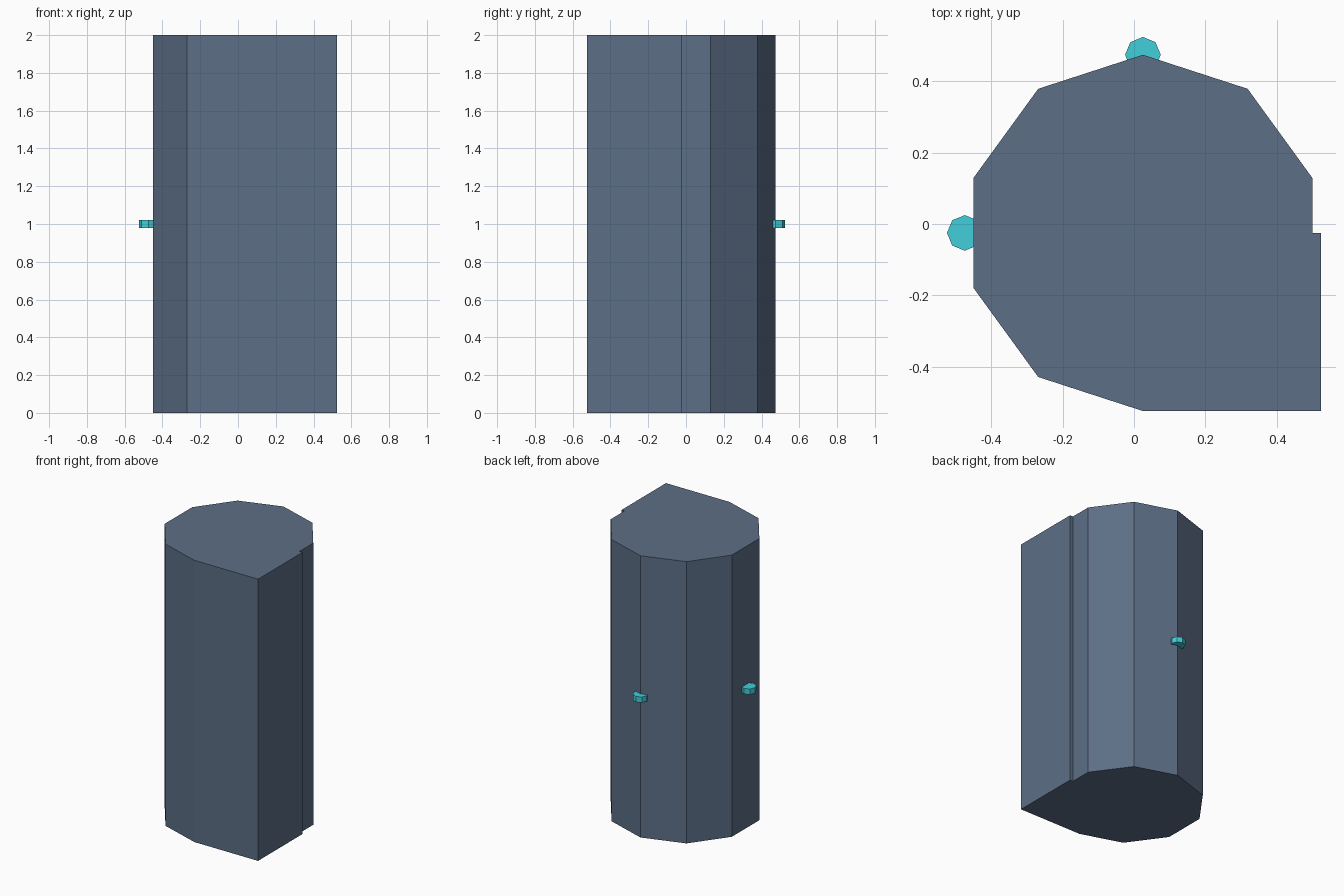
import bpy
import bmesh
from math import radians, cos, sin

cube = bpy.data.objects.get("Cube")
if cube:
    bpy.data.objects.remove(cube, do_unlink=True)

CX, CY = 0.025, -0.025   # axis of the column
R = 0.5                  # column radius


def material(name, rgb):
    mat = bpy.data.materials.new(name)
    mat.use_nodes = True
    color = (*rgb, 1)
    mat.diffuse_color = color
    mat.node_tree.nodes["Principled BSDF"].inputs["Base Color"].default_value = color
    return mat


def prism(name, outline, z0, z1, mat):
    """Extrude a counter-clockwise outline between two heights."""
    bm = bmesh.new()
    base = bm.faces.new([bm.verts.new((x, y, z0)) for x, y in outline])
    top = bmesh.ops.extrude_face_region(bm, geom=[base], use_keep_orig=True)["geom"]
    verts = [g for g in top if isinstance(g, bmesh.types.BMVert)]
    bmesh.ops.translate(bm, verts=verts, vec=(0, 0, z1 - z0))
    bmesh.ops.recalc_face_normals(bm, faces=bm.faces)
    mesh = bpy.data.meshes.new(name)
    bm.to_mesh(mesh)
    bm.free()
    mesh.materials.append(mat)
    obj = bpy.data.objects.new(name, mesh)
    bpy.context.collection.objects.link(obj)
    return obj


def ring(x, y, radius, angles):
    return [(x + radius * cos(radians(a)), y + radius * sin(radians(a))) for a in angles]


slate = material("slate_blue", (0.107, 0.156, 0.238))
teal = material("teal", (0.053, 0.62, 0.70))

# Ten-sided column whose front left quarter is squared off
sides = ring(CX, CY, R, range(90, 271, 36))
flat_x = CX + R * cos(radians(18))
corner = [(CX + R, CY - R), (CX + R, CY), (flat_x, CY)]
sides += corner + ring(CX, CY, R, (18, 54))
prism("column", sides, 0, 2, slate)

# Small eight-sided knobs half sunk into the back and right side
for name, x, y in (("back_knob", CX, CY + R), ("right_knob", CX - R, CY)):
    prism(name, ring(x, y, 0.05, range(0, 360, 45)), 0.98, 1.02, teal)
